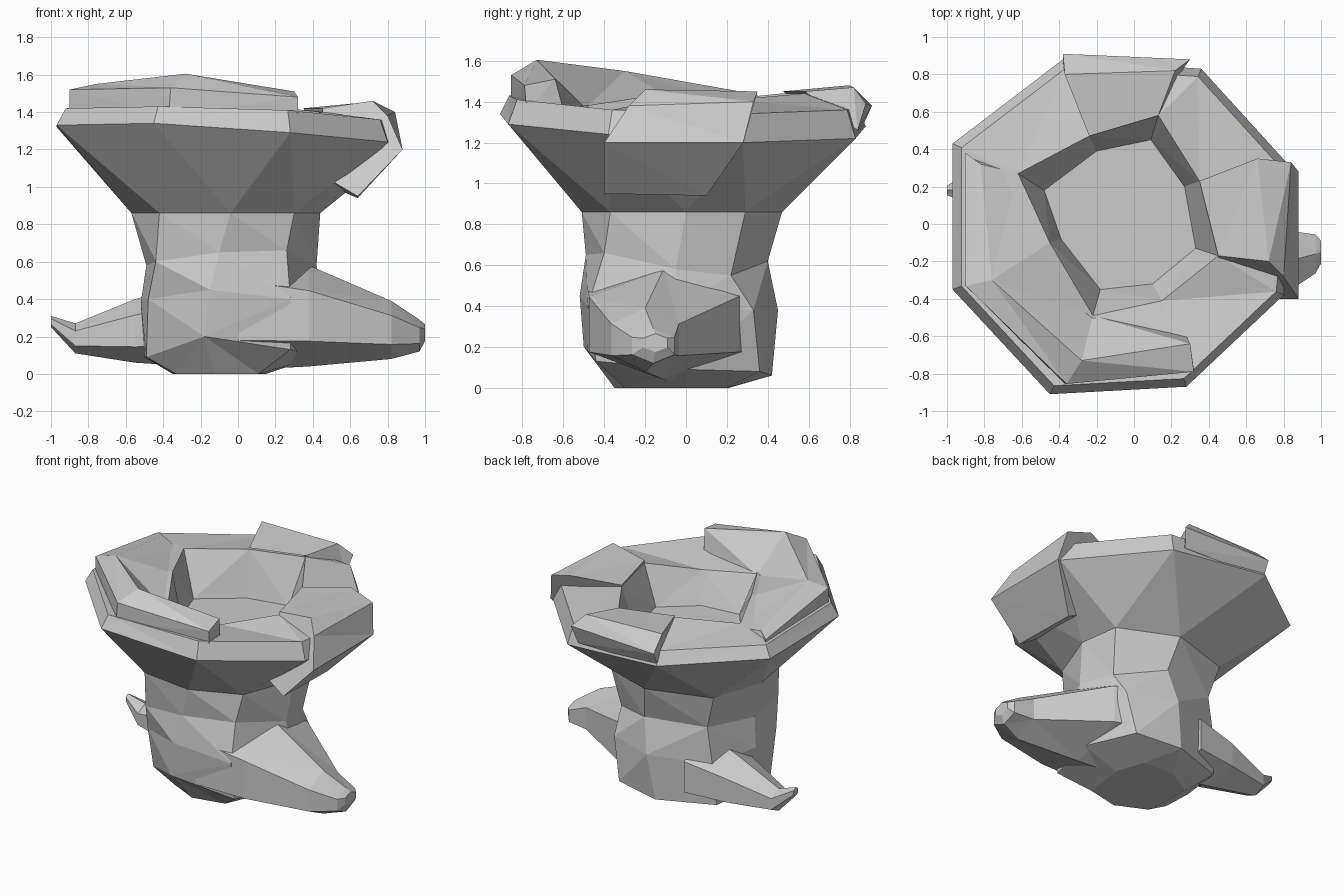
import bpy, bmesh
from math import cos, sin, pi


def loft(name, rings):
    """Skin a list of equal-length closed rings and cap both ends, flat shaded."""
    bm = bmesh.new()
    vs = [[bm.verts.new(p) for p in r] for r in rings]
    n = len(rings[0])
    for a, b in zip(vs, vs[1:]):
        for i in range(n):
            j = (i + 1) % n
            bm.faces.new((a[i], a[j], b[j], b[i]))
    bm.faces.new(vs[0][::-1])
    bm.faces.new(vs[-1])
    bmesh.ops.triangulate(bm, faces=[f for f in bm.faces if len(f.verts) == 4])
    bmesh.ops.recalc_face_normals(bm, faces=bm.faces)
    me = bpy.data.meshes.new(name)
    bm.to_mesh(me)
    bm.free()
    ob = bpy.data.objects.new(name, me)
    bpy.context.collection.objects.link(ob)
    return ob


def ring(xy, z):
    """Ring from xy pairs, with one height or a height per corner."""
    zs = z if isinstance(z, list) else [z] * len(xy)
    return [(x, y, h) for (x, y), h in zip(xy, zs)]


def root(name, stations):
    """Six-sided tapering root; stations are x, y, z, half width, half height."""
    loft(name, [[(x, y + ry * cos(k * pi / 3 + pi / 6), z + rz * sin(k * pi / 3 + pi / 6))
                 for k in range(6)] for x, y, z, ry, rz in stations])


# Trunk: eight-sided, twisting up to a wide rim with a hollow in the top
rim = [(-.97, -.35), (-.45, -.91), (.28, -.87), (.80, -.38),
       (.86, .28), (.36, .83), (-.38, .88), (-.97, .43)]
hole = [(-.45, -.10), (-.22, -.49), (.15, -.41), (.45, -.17),
        (.35, .23), (.13, .58), (-.24, .47), (-.62, .27)]
floor = [(-.39, -.08), (-.18, -.35), (.10, -.32), (.33, -.13),
         (.27, .20), (.09, .45), (-.20, .39), (-.48, .18)]
waist = [(-.57, -.05), (-.42, -.46), (-.04, -.51), (.30, -.37),
         (.44, .0), (.40, .29), (.0, .47), (-.45, .33)]
mid = [(-.49, -.08), (-.44, -.42), (-.10, -.49), (.26, -.40),
       (.42, -.05), (.36, .22), (.05, .40), (-.38, .30)]
low = [(-.52, -.05), (-.48, -.34), (-.15, -.52), (.28, -.48),
       (.45, -.05), (.34, .33), (.0, .45), (-.42, .30)]
foot = [(-.50, -.05), (-.49, -.26), (-.18, -.50), (.28, -.44),
        (.42, .0), (.28, .36), (-.05, .42), (-.44, .28)]
base = [(-.35, -.10), (-.33, -.25), (-.12, -.35), (.11, -.30),
        (.15, .0), (.08, .20), (-.15, .21), (-.35, .10)]
loft("trunk", [
    ring(base, 0),
    ring(foot, [.09, .09, .20, .13, .09, .08, .06, .07]),
    ring(low, [.38, .40, .45, .40, .40, .38, .38, .36]),
    ring(mid, [.58, .60, .65, .66, .58, .55, .62, .62]),
    ring(waist, .86),
    ring(rim, [1.33, 1.34, 1.29, 1.24, 1.20, 1.22, 1.28, 1.32]),
    ring([(x * .95, y * .95) for x, y in rim],
         [1.42, 1.43, 1.41, 1.36, 1.34, 1.36, 1.37, 1.40]),
    ring(hole, [1.44, 1.38, 1.34, 1.40, 1.41, 1.44, 1.44, 1.42]),
    ring(floor, 1.13)])

# Raised bark plates on the rim: outer foot, outer top, ridge, inner edge
loft("front_left_bark", [
    [(-.90, .38, 1.36), (-.90, .38, 1.42), (-.82, .32, 1.44), (-.62, .27, 1.39)],
    [(-.90, -.33, 1.38), (-.90, -.33, 1.52), (-.76, -.30, 1.55), (-.45, -.10, 1.43)],
    [(-.37, -.855, 1.38), (-.36, -.855, 1.53), (-.28, -.73, 1.605), (-.22, -.49, 1.37)],
    [(.32, -.78, 1.36), (.32, -.79, 1.48), (.30, -.64, 1.51), (.28, -.60, 1.36)]])
loft("back_bark", [
    [(.27, .84, 1.26), (.30, .88, 1.39), (.22, .82, 1.47), (.13, .58, 1.45)],
    [(-.38, .86, 1.27), (-.38, .91, 1.38), (-.37, .80, 1.48), (-.24, .47, 1.45)]])
# Large plate folded over the right edge and hanging below it
loft("right_bark", [
    [(.45, -.17, 1.42), (.72, -.20, 1.46), (.80, -.28, 1.38),
     (.88, -.40, 1.20), (.64, -.40, .95), (.52, -.38, 1.02)],
    [(.35, .23, 1.42), (.66, .35, 1.45), (.84, .33, 1.40),
     (.88, .28, 1.20), (.64, .10, .94), (.50, .10, 1.00)]])

# Two roots spreading to either side; the right one is as broad as the trunk
root("right_root", [(.0, -.05, .34, .50, .32), (.38, -.11, .31, .42, .27),
                    (.82, -.20, .235, .19, .155), (.97, -.16, .205, .12, .085),
                    (1.0, -.15, .22, .07, .045)])
root("left_root", [(-.25, .12, .26, .30, .22), (-.55, .17, .23, .20, .17),
                   (-.87, .19, .19, .10, .08), (-1.0, .18, .28, .03, .03)])
